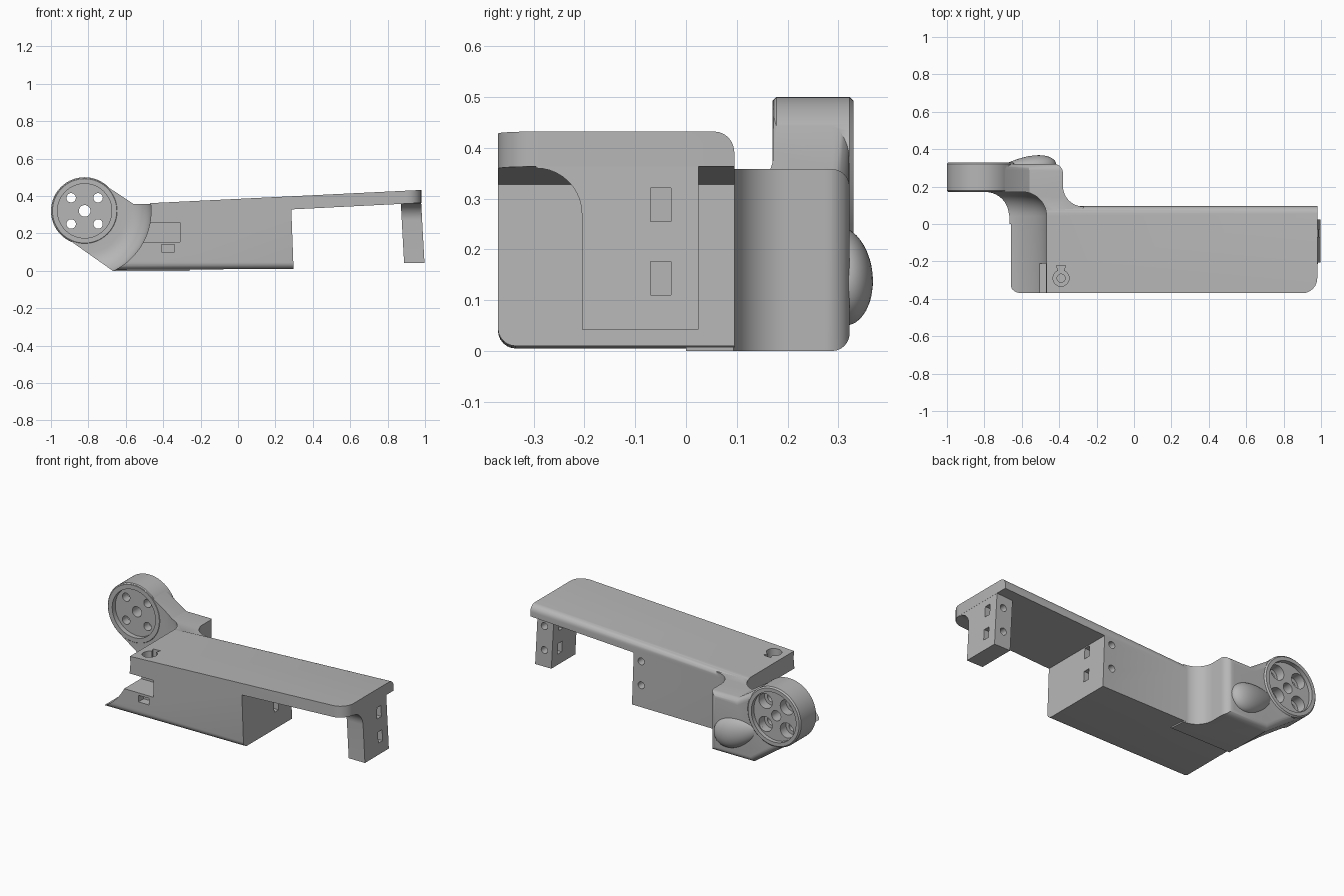
import bpy, bmesh, math
from mathutils import Vector, Matrix

cube = bpy.data.objects.get("Cube")
if cube:
    bpy.data.objects.remove(cube, do_unlink=True)

grey = bpy.data.materials.new("plain grey")
grey.use_nodes = True
grey.diffuse_color = (0.47, 0.47, 0.47, 1)
grey.node_tree.nodes["Principled BSDF"].inputs["Base Color"].default_value = grey.diffuse_color

HUB = (-0.82, 0.32)  # hub axis in x and z
FRONT, BACK = -0.37, 0.095


def finish(name, bm):
    bmesh.ops.recalc_face_normals(bm, faces=bm.faces)
    mesh = bpy.data.meshes.new(name)
    bm.to_mesh(mesh)
    bm.free()
    mesh.materials.append(grey)
    obj = bpy.data.objects.new(name, mesh)
    bpy.context.collection.objects.link(obj)
    return obj


def prism(name, points, axis, lo, hi, bevels=()):
    """Extrude a flat outline along an axis, then round the edges each rule picks."""
    place = {"x": lambda a, b, c: (c, a, b),
             "y": lambda a, b, c: (a, c, b),
             "z": lambda a, b, c: (a, b, c)}[axis]
    bm = bmesh.new()
    face = bm.faces.new([bm.verts.new(place(a, b, lo)) for a, b in points])
    move = Vector(place(0, 0, hi - lo))
    new = bmesh.ops.extrude_face_region(bm, geom=[face], use_keep_orig=True)["geom"]
    bmesh.ops.translate(bm, vec=move, verts=[v for v in new if isinstance(v, bmesh.types.BMVert)])
    bmesh.ops.recalc_face_normals(bm, faces=bm.faces)
    for rule, radius in bevels:
        edges = [e for e in bm.edges if all(rule(v.co) for v in e.verts)]
        bmesh.ops.bevel(bm, geom=edges, offset=radius, segments=6, profile=0.5,
                        affect="EDGES", clamp_overlap=False)
    return finish(name, bm)


def box(name, x, y, z):
    return prism(name, [(x[0], y[0]), (x[1], y[0]), (x[1], y[1]), (x[0], y[1])], "z", *z)


def lathe(name, profile, x, z, sides=64):
    """Closed round solid about a line along y; profile holds (radius, y)."""
    bm = bmesh.new()
    turns = [math.tau * i / sides for i in range(sides)]
    rings = [[bm.verts.new((x + r * math.cos(t), y, z + r * math.sin(t))) for t in turns]
             for r, y in profile]
    for a, b in zip(rings, rings[1:]):
        for i in range(sides):
            j = (i + 1) % sides
            bm.faces.new((a[i], a[j], b[j], b[i]))
    bm.faces.new(rings[0])
    bm.faces.new(rings[-1])
    return finish(name, bm)


def rod(radius, y0, y1, x, z, sides=32):
    return lathe("cutter", [(radius, y0), (radius, y1)], x, z, sides)


def arc(cx, cy, r, a0, a1, n=10):
    angles = [math.radians(a0 + (a1 - a0) * i / n) for i in range(n + 1)]
    return [(cx + r * math.cos(a), cy + r * math.sin(a)) for a in angles]


def combine(obj, tool, how="DIFFERENCE", keep=False):
    mod = obj.modifiers.new("combine", "BOOLEAN")
    mod.operation, mod.solver, mod.object = how, "EXACT", tool
    bpy.context.view_layer.objects.active = obj
    bpy.ops.object.modifier_apply(modifier=mod.name)
    if not keep:
        bpy.data.objects.remove(tool, do_unlink=True)


def smooth(obj):
    bpy.ops.object.select_all(action="DESELECT")
    obj.select_set(True)
    bpy.context.view_layer.objects.active = obj
    bpy.ops.object.shade_smooth_by_angle(angle=math.radians(30))


# Main body: deep block under a long, slightly rising plate
body = prism("link_body",
             [(-0.67, 0.005), (0.297, 0.01), (0.285, 0.328), (0.98, 0.363),
              (0.98, 0.432), (-0.56, 0.357)], "y", FRONT, BACK,
             [(lambda c: c.y > 0.09 and c.z > 0.35 and (c.z > 0.4 or c.x < 0), 0.04),
              (lambda c: c.x > 0.97 and c.y < -0.36, 0.08),
              (lambda c: c.y < -0.36 and c.z < 0.02, 0.035)])

# Arm behind the body: side outline crossed with a top outline
arm = prism("arm", arc(*HUB, 0.175, 56, 235, 28)
            + [(-0.67, 0), (-0.2, 0), (-0.2, 0.358), (-0.56, 0.358)],
            "y", 0, 0.322, [(lambda c: c.y > 0.32, 0.035)])
top_outline = ([(-1.1, -0.1), (-0.25, -0.1)] + arc(-0.27, 0.203, 0.11, -90, -180)
               + arc(-0.43, 0.272, 0.05, 0, 90) + [(-0.43, 0.4), (-1.1, 0.4)])
top_outline = [p for p in top_outline if p != (-0.43, 0.4)]
top_outline[-1] = (-1.1, 0.322 + 0.002)
combine(arm, prism("cutter", top_outline, "z", -0.2, 0.7), "INTERSECT")
combine(body, arm, "UNION")

# Round clearance in front of the hub, with a filleted inner end
clearance = [(0.355, -0.5)] + [(r, y) for r, y in arc(0.225, 0.042, 0.13, 0, 90)]
combine(body, lathe("cutter", clearance, *HUB, sides=96))

# Hub with shallow front and rear recesses
hub = lathe("hub", [(0.172, 0.17), (0.18, 0.178), (0.18, 0.322), (0.172, 0.33)], *HUB)
combine(body, hub, "UNION")
combine(body, rod(0.145, 0.1, 0.2, *HUB, 64))
combine(body, rod(0.15, 0.305, 0.45, *HUB, 64))
combine(body, rod(0.031, 0.1, 0.45, *HUB))
for sx in (-1, 1):
    for sz in (-1, 1):
        x, z = HUB[0] + sx * 0.072, HUB[1] + sz * 0.07
        combine(body, rod(0.025, 0.1, 0.45, x, z))
        combine(body, rod(0.045, 0.25, 0.45, x, z))

# Cable notch and small window in the front wall
combine(body, box("cutter", (-0.7, -0.31), (-0.5, -0.21), (0.155, 0.257)))
combine(body, box("cutter", (-0.41, -0.34), (-0.5, -0.32), (0.1, 0.14)))

# Keyhole pocket and screw hole through the plate
pocket = arc(-0.39, -0.29, 0.043, 110, 430, 28) + [(-0.365, -0.222), (-0.415, -0.222)]
combine(body, prism("cutter", pocket, "z", 0.31, 0.5))
combine(body, prism("cutter", arc(-0.39, -0.29, 0.022, 0, 345, 23), "z", 0.2, 0.5))

# End tab hanging from the plate, with a fillet on its front side
tab = prism("end_tab", [(-0.205, 0.042), (0.025, 0.042), (0.025, 0.39), (-0.295, 0.39)]
            + arc(-0.295, 0.27, 0.09, 90, 0), "x", 0.87, 0.979)
for v in tab.data.vertices:
    v.co.x += (0.37 - v.co.z) * 0.055

# Nut slots and cross holes in the tab and the block end
for part, start, stop, hole_x in ((tab, 0.8, 1.1, 0.935), (body, 0.2, 0.4, 0.235)):
    for z in (0.288, 0.143):
        combine(part, box("cutter", (start, stop), (-0.07, -0.03), (z - 0.033, z + 0.033)))
        combine(part, rod(0.021, -0.05, 0.3, hole_x, z))

# Teardrop bulge on the back of the arm
bm = bmesh.new()
bmesh.ops.create_uvsphere(bm, u_segments=40, v_segments=24, radius=1)
for v in bm.verts:
    taper = 1 + 0.35 * v.co.x
    v.co = (v.co.x * 0.16, v.co.y * 0.055 * taper, v.co.z * 0.085 * taper)
bmesh.ops.transform(bm, verts=bm.verts, matrix=Matrix.Translation((-0.57, 0.305, 0.16))
                    @ Matrix.Rotation(math.radians(20), 4, "Y")
                    @ Matrix.Rotation(math.radians(5), 4, "Z"))
bulge = finish("rear_bulge", bm)

for part in (body, tab, bulge):
    smooth(part)
